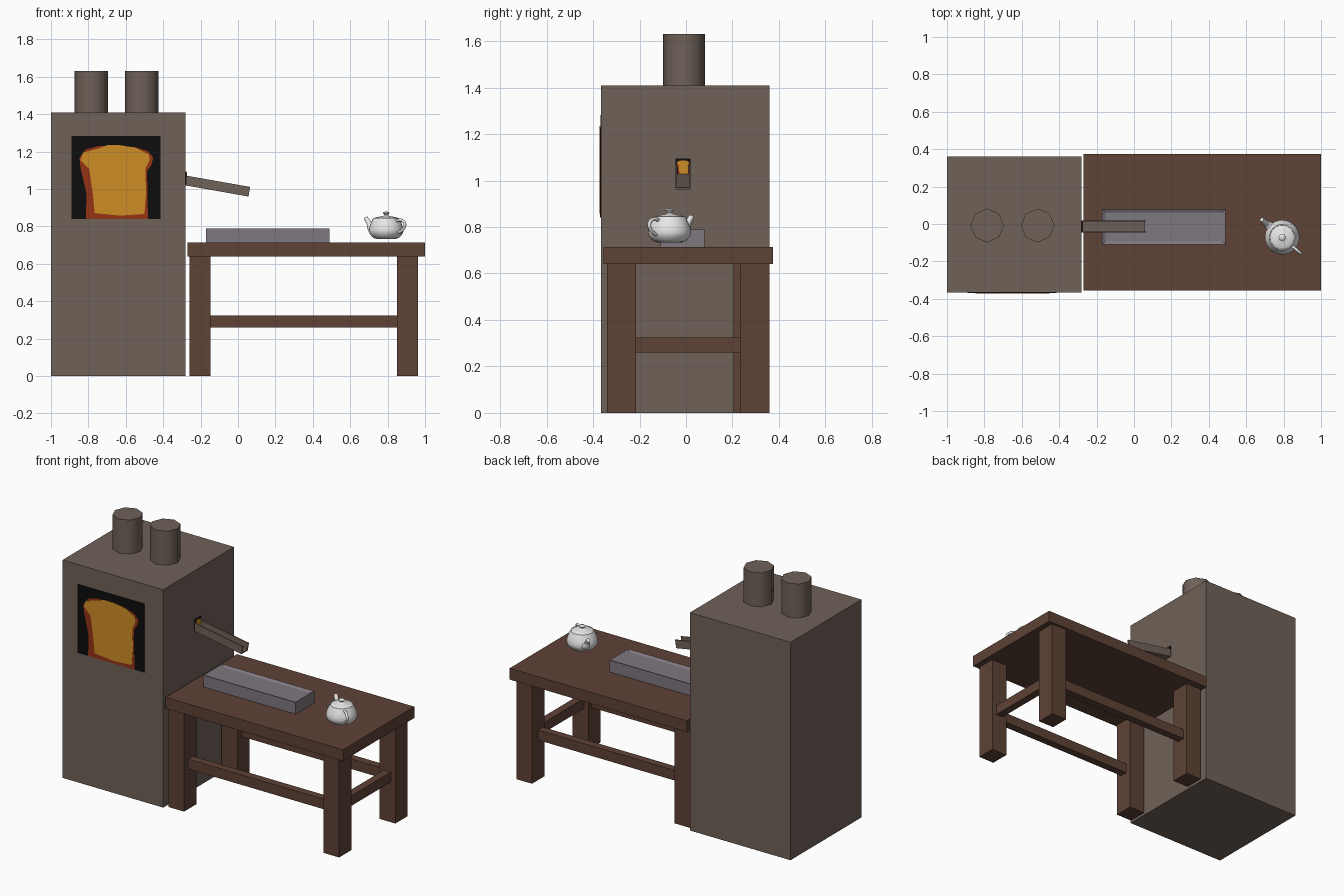
import bpy, bmesh, math
from mathutils import Vector, Matrix

if "Cube" in bpy.data.objects:
    bpy.data.objects.remove(bpy.data.objects["Cube"], do_unlink=True)


def material(name, r, g, b):
    m = bpy.data.materials.new(name)
    m.use_nodes = True
    m.diffuse_color = (r, g, b, 1)
    m.node_tree.nodes["Principled BSDF"].inputs["Base Color"].default_value = (r, g, b, 1)
    return m


STONE = material("grey brown metal", 0.16, 0.122, 0.099)
WOOD = material("dark wood", 0.112, 0.054, 0.036)
STEEL = material("lilac grey", 0.21, 0.185, 0.215)
WHITE = material("white glaze", 0.8, 0.8, 0.8)
BLACK = material("black", 0.004, 0.004, 0.004)
CRUST = material("red crust", 0.3, 0.034, 0.007)
BREAD = material("golden bread", 0.62, 0.27, 0.018)


def finish(bm, name, mat, smooth=None):
    bmesh.ops.recalc_face_normals(bm, faces=bm.faces)
    mesh = bpy.data.meshes.new(name)
    bm.to_mesh(mesh)
    bm.free()
    ob = bpy.data.objects.new(name, mesh)
    bpy.context.collection.objects.link(ob)
    mesh.materials.append(mat)
    if smooth:
        bpy.ops.object.select_all(action='DESELECT')
        ob.select_set(True)
        bpy.context.view_layer.objects.active = ob
        bpy.ops.object.shade_smooth_by_angle(angle=math.radians(smooth))
    return ob


def box(name, mat, x, y, z):
    """Box from (low, high) pairs on each axis."""
    bm = bmesh.new()
    bmesh.ops.create_cube(bm, size=1)
    for v in bm.verts:
        v.co = [r[0] if c < 0 else r[1] for c, r in zip(v.co, (x, y, z))]
    return finish(bm, name, mat)


# Furnace body and its two pipes
box("furnace_body", STONE, (-1, -0.28), (-0.365, 0.36), (0, 1.41))
for side, x in (("right", -0.785), ("left", -0.515)):
    bm = bmesh.new()
    bmesh.ops.create_cone(bm, cap_ends=True, segments=8, radius1=0.09, radius2=0.09, depth=0.22,
                          matrix=Matrix.Translation((x, -0.008, 1.52)))
    finish(bm, side + "_pipe", STONE, 60)

# Bread pictures: outlines in a panel one unit wide and high
CRUST_SHAPE = [(.16, 0), (.17, .3), (.1, .62), (.09, .74), (.16, .84), (.3, .88), (.7, .87),
               (.86, .82), (.92, .74), (.9, .65), (.85, .58), (.86, 0)]
BREAD_SHAPE = [(.26, .07), (.24, .3), (.2, .6), (.1, .71), (.13, .8), (.3, .85), (.4, .89), (.55, .89),
               (.72, .86), (.87, .78), (.88, .71), (.83, .6), (.84, .3), (.82, .06), (.55, .04)]
PANEL = [(0, 0), (0, 1), (1, 1), (1, 0)]


def picture(name, origin, across, up, out):
    origin, across, up, out = map(Vector, (origin, across, up, out))
    for part, mat, shape, lift in (("panel", BLACK, PANEL, 0.004), ("crust", CRUST, CRUST_SHAPE, 0.0055),
                                   ("bread", BREAD, BREAD_SHAPE, 0.007)):
        bm = bmesh.new()
        face = bm.faces.new([bm.verts.new(origin + across * u + up * v) for u, v in shape])
        ext = bmesh.ops.extrude_face_region(bm, geom=[face])["geom"]
        verts = [g for g in ext if isinstance(g, bmesh.types.BMVert)]
        bmesh.ops.translate(bm, verts=verts, vec=out * lift)
        finish(bm, name + "_" + part, mat)


picture("front", (-0.89, -0.365, 0.84), (0.475, 0, 0), (0, 0, 0.443), (0, -1, 0))
picture("outlet", (-0.28, -0.045, 1.025), (0, 0.065, 0), (0, 0, 0.07), (1, 0, 0))

# Sloping chute: floor and two side walls
for name, y, z in (("chute_floor", (-0.0325, 0.0325), (-0.026, -0.016)),
                   ("chute_front_wall", (-0.0325, -0.0255), (-0.026, 0.026)),
                   ("chute_back_wall", (0.0255, 0.0325), (-0.026, 0.026))):
    ob = box(name, STONE, (-0.175, 0.175), y, z)
    ob.location = (-0.112, -0.0125, 1.016)
    ob.rotation_euler.y = math.radians(10)

# Table
box("table_top", WOOD, (-0.27, 1), (-0.355, 0.375), (0.64, 0.713))
for name, x, y in (("front_right_leg", -0.26, -0.34), ("front_left_leg", 0.85, -0.34),
                   ("back_right_leg", -0.26, 0.205), ("back_left_leg", 0.85, 0.235)):
    box(name, WOOD, (x, x + 0.112), (y, y + 0.125), (0, 0.64))
RAIL = (0.26, 0.325)
box("front_rail", WOOD, (-0.15, 0.85), (-0.3, -0.25), RAIL)
box("back_rail", WOOD, (-0.15, 0.85), (0.25, 0.3), RAIL)
box("left_rail", WOOD, (0.88, 0.93), (-0.215, 0.235), RAIL)

# Tray block with a shallow sunken top
bm = bmesh.new()
bmesh.ops.create_cube(bm, size=1)
bmesh.ops.scale(bm, verts=bm.verts, vec=(0.66, 0.19, 0.077))
bmesh.ops.translate(bm, verts=bm.verts, vec=(0.16, -0.015, 0.7515))
top = max(bm.faces, key=lambda f: f.calc_center_median().z)
bmesh.ops.inset_region(bm, faces=[top], thickness=0.018, use_even_offset=True)
bmesh.ops.translate(bm, verts=top.verts, vec=(0, 0, -0.01))
finish(bm, "tray", STEEL)

# Teapot, built at large scale and shrunk onto the table
POT = (Matrix.Translation((0.792, -0.071, 0.733)) @ Matrix.Rotation(math.radians(139), 4, 'Z')
       @ Matrix.Scale(0.0465, 4))


def lathe(name, profile):
    bm = bmesh.new()
    vs = [bm.verts.new((r, 0, z)) for r, z in profile]
    es = [bm.edges.new(p) for p in zip(vs, vs[1:])]
    bmesh.ops.spin(bm, geom=vs + es, cent=(0, 0, 0), axis=(0, 0, 1), angle=math.tau, steps=28)
    bmesh.ops.remove_doubles(bm, verts=bm.verts, dist=0.001)
    finish(bm, name, WHITE, 50).matrix_world = POT


def tube(name, path):
    """Round tube through (x, z, radius) points."""
    cu = bpy.data.curves.new(name, 'CURVE')
    cu.dimensions = '3D'
    cu.bevel_depth = 1
    cu.bevel_resolution = 3
    cu.resolution_u = 6
    cu.use_fill_caps = True
    sp = cu.splines.new('BEZIER')
    sp.bezier_points.add(len(path) - 1)
    for p, (x, z, r) in zip(sp.bezier_points, path):
        p.co = (x, 0, z)
        p.radius = r
        p.handle_left_type = p.handle_right_type = 'AUTO'
    cu.materials.append(WHITE)
    ob = bpy.data.objects.new(name, cu)
    bpy.context.collection.objects.link(ob)
    ob.matrix_world = POT
    bpy.ops.object.select_all(action='DESELECT')
    ob.select_set(True)
    bpy.context.view_layer.objects.active = ob
    bpy.ops.object.convert(target='MESH')
    bpy.ops.object.shade_smooth_by_angle(angle=math.radians(50))


lathe("teapot_body", [(0, 0), (1.1, 0.02), (1.45, 0.12), (1.65, 0.3), (1.9, 0.6), (2, 0.95), (1.92, 1.4),
                      (1.75, 1.85), (1.55, 2.25), (1.47, 2.42), (1.4, 2.42), (1.36, 2.3)])
lathe("teapot_lid", [(1.38, 2.38), (1.25, 2.46), (0.8, 2.56), (0.35, 2.64), (0.2, 2.75), (0.3, 2.88),
                     (0.4, 2.99), (0.32, 3.1), (0, 3.15)])
tube("teapot_spout", [(1.5, 0.95, 0.62), (2.25, 1.2, 0.45), (2.6, 1.8, 0.3), (3.1, 2.4, 0.26)])
tube("teapot_handle", [(-1.5, 2.1, 0.17), (-2.4, 2.13, 0.17), (-2.85, 1.75, 0.17), (-2.55, 1.1, 0.17),
                       (-1.85, 0.7, 0.17)])
